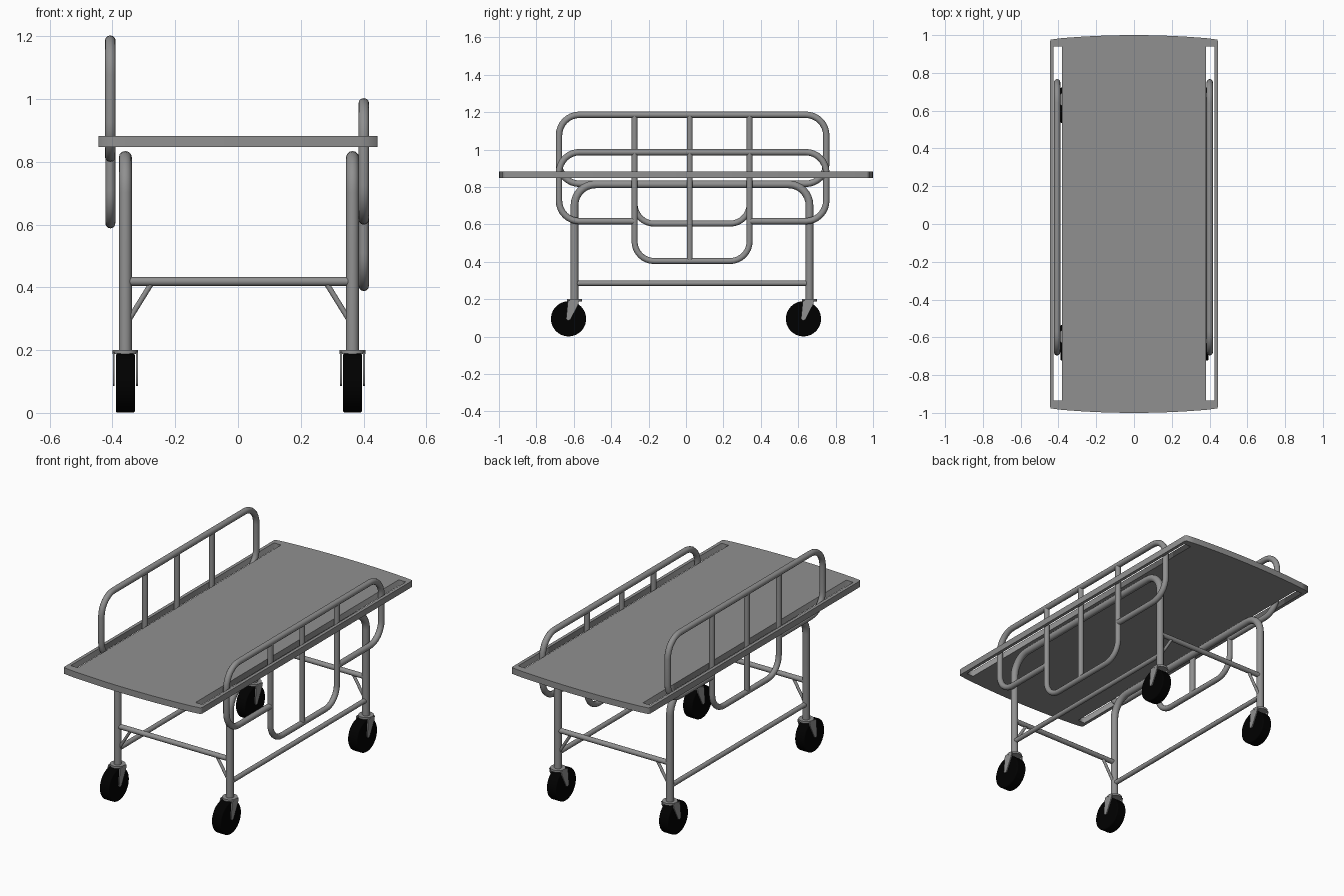
import bpy, math
from mathutils import Vector

if "Cube" in bpy.data.objects:
    bpy.data.objects.remove(bpy.data.objects["Cube"])


def material(name, colour):
    m = bpy.data.materials.new(name)
    m.diffuse_color = (*colour, 1)
    m.use_nodes = True
    m.node_tree.nodes["Principled BSDF"].inputs["Base Color"].default_value = m.diffuse_color
    return m


steel = material("dark_grey_steel", (0.28, 0.28, 0.28))
rubber = material("black_rubber", (0.0, 0.0, 0.0))


def rounded(pts, radius, steps=8):
    """Polyline with its inner corners replaced by arcs."""
    pts = [Vector(p) for p in pts]
    out = [pts[0]]
    for a, b, c in zip(pts, pts[1:], pts[2:]):
        u, v = (a - b).normalized(), (c - b).normalized()
        half = u.angle(v) / 2
        mid = b + (u + v).normalized() * radius / math.sin(half)
        start = b + u * radius / math.tan(half) - mid
        end = b + v * radius / math.tan(half) - mid
        sweep = math.pi - 2 * half
        for i in range(steps + 1):
            t = i / steps
            out.append(mid + (start * math.sin((1 - t) * sweep) + end * math.sin(t * sweep)) / math.sin(sweep))
    return out + [pts[-1]]


def finish(ob, mat=steel, smooth=True):
    """Turn curves into meshes, set the material and shading."""
    bpy.ops.object.select_all(action='DESELECT')
    ob.select_set(True)
    bpy.context.view_layer.objects.active = ob
    if ob.type == 'CURVE':
        bpy.ops.object.convert(target='MESH')
        ob = bpy.context.object
    ob.data.materials.clear()
    ob.data.materials.append(mat)
    if smooth:
        bpy.ops.object.shade_smooth_by_angle(angle=math.radians(40))
    return ob


def curve_object(name, splines, dim, cyclic):
    cu = bpy.data.curves.new(name, 'CURVE')
    cu.dimensions = dim
    for pts in splines:
        sp = cu.splines.new('POLY')
        sp.points.add(len(pts) - 1)
        for p, co in zip(sp.points, pts):
            p.co = (co[0], co[1], co[2] if len(co) > 2 else 0, 1)
        sp.use_cyclic_u = cyclic
    ob = bpy.data.objects.new(name, cu)
    bpy.context.collection.objects.link(ob)
    return ob


def tube(name, pts, r):
    ob = curve_object(name, [pts], '3D', False)
    ob.data.bevel_depth = r
    ob.data.bevel_resolution = 4
    ob.data.use_fill_caps = True
    return finish(ob)


def plate(name, splines, thickness):
    ob = curve_object(name, splines, '2D', True)
    ob.data.fill_mode = 'BOTH'
    ob.data.extrude = thickness / 2
    return ob


# Board with bowed ends and a long slot on each side
W = 0.445
bow = [(W * (1 - i / 8), 0.978 + 0.022 * (1 - (1 - i / 8) ** 2)) for i in range(17)]
outline = [(W, 0.965), (W - 0.004, 0.976)] + bow[1:-1] + [(-W + 0.004, 0.976), (-W, 0.965)]
outline += [(-x, -y) for x, y in outline]
slots = [[(s * 0.38, -0.935), (s * 0.426, -0.935), (s * 0.426, 0.94), (s * 0.38, 0.94)] for s in (-1, 1)]
board = plate("bed_board", [outline] + slots, 0.036)
board.location.z = 0.865
finish(board, smooth=False)

FRONT, BACK = -0.596, 0.66
sides = (("left", -0.359, -0.407, 0.2), ("right", 0.365, 0.401, 0.0))
for side, lx, rx, up in sides:
    inward = 1 if lx < 0 else -1

    # Bent leg frame and lower side bar
    tube(side + "_leg_frame", rounded([(lx, FRONT, 0.19), (lx, FRONT, 0.814),
         (lx, BACK, 0.814), (lx, BACK, 0.19)], 0.112), 0.0207)
    tube(side + "_lower_bar", [(lx, FRONT, 0.285), (lx, BACK, 0.285)], 0.0138)

    # Guard rail: outer loop, lower U and centre bar
    b, t = 0.617 + up, 0.986 + up
    tube(side + "_rail_loop", rounded([(rx, -0.275, b), (rx, -0.679, b), (rx, -0.679, t),
         (rx, 0.75, t), (rx, 0.75, b), (rx, 0.34, b)], 0.11), 0.0172)
    tube(side + "_rail_u_bar", rounded([(rx, -0.275, t), (rx, -0.275, 0.404 + up),
         (rx, 0.34, 0.404 + up), (rx, 0.34, t)], 0.105), 0.016)
    tube(side + "_rail_centre_bar", [(rx, 0.02, t), (rx, 0.02, 0.404 + up)], 0.0158)

    for end, y in (("front", FRONT), ("back", BACK)):
        tag = f"{side}_{end}_"
        # Diagonal brace under the cross bar
        tube(tag + "brace", [(lx + inward * 0.012, y, 0.298), (lx + inward * 0.085, y, 0.416)], 0.0085)

        # Caster wheel
        bpy.ops.mesh.primitive_cylinder_add(vertices=40, radius=0.094, depth=0.061,
            location=(lx, y - 0.032, 0.095), rotation=(0, math.pi / 2, 0))
        wheel = bpy.context.object
        wheel.name = tag + "wheel"
        bev = wheel.modifiers.new("rounded_edge", 'BEVEL')
        bev.width, bev.segments, bev.limit_method = 0.006, 3, 'ANGLE'
        finish(wheel, rubber)

        # Caster top disc and tapered fork arms
        bpy.ops.mesh.primitive_cylinder_add(vertices=32, radius=0.041, depth=0.012,
            location=(lx, y, 0.194))
        bpy.context.object.name = tag + "caster_disc"
        finish(bpy.context.object)
        for s in (-1, 1):
            arm = plate(tag + "fork_arm", [[(-0.035, 0.194), (0.025, 0.194), (0.019, 0.17),
                        (-0.022, 0.09), (-0.035, 0.085), (-0.045, 0.095)]], 0.006)
            arm.rotation_euler = (math.pi / 2, 0, math.pi / 2)
            arm.location = (lx + s * 0.037, y, 0)
            finish(arm, smooth=False)

# Cross bars joining the two leg frames
for end, y in (("front", FRONT), ("back", BACK)):
    tube(end + "_cross_bar", [(-0.359, y, 0.419), (0.365, y, 0.419)], 0.0145)
